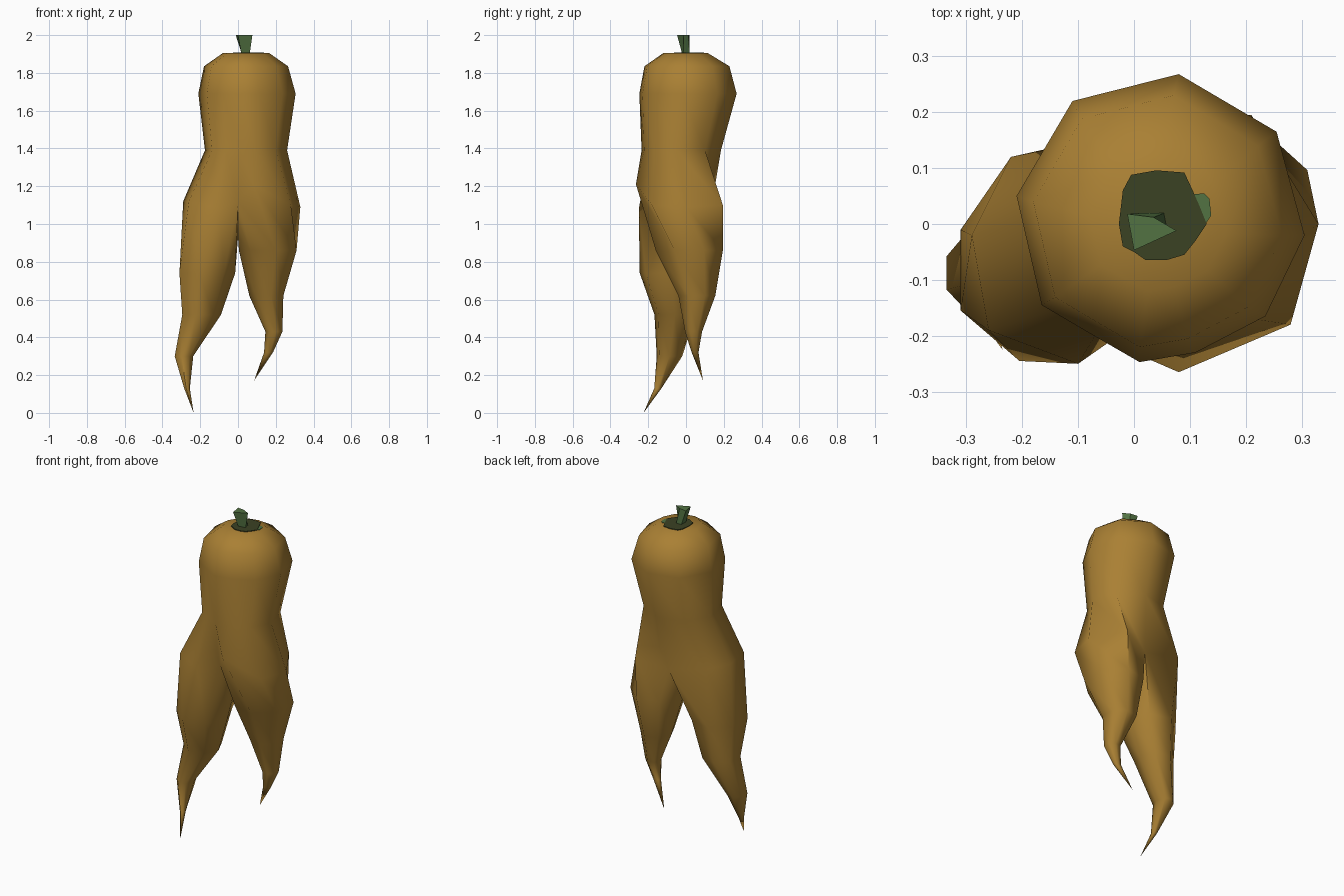
import bpy, bmesh, math

if "Cube" in bpy.data.objects:
    bpy.data.objects.remove(bpy.data.objects["Cube"])


def material(name, rgb):
    m = bpy.data.materials.new(name)
    m.diffuse_color = (*rgb, 1)
    m.use_nodes = True
    m.node_tree.nodes["Principled BSDF"].inputs["Base Color"].default_value = m.diffuse_color
    return m


ROOT = material("ochre root", (0.40, 0.216, 0.034))
STEM = material("leaf green", (0.085, 0.17, 0.055))
DARK = material("dark green", (0.043, 0.054, 0.017))


def finish(name, bm, mat, angle):
    bmesh.ops.recalc_face_normals(bm, faces=bm.faces)
    me = bpy.data.meshes.new(name)
    bm.to_mesh(me)
    bm.free()
    me.materials.append(mat)
    ob = bpy.data.objects.new(name, me)
    bpy.context.collection.objects.link(ob)
    bpy.ops.object.select_all(action='DESELECT')
    ob.select_set(True)
    bpy.context.view_layer.objects.active = ob
    bpy.ops.object.shade_smooth_by_angle(angle=math.radians(angle))
    return ob


def fit(points, box):
    """Stretch an outline to the box x0, x1, y0, y1."""
    xs, ys = [p[0] for p in points], [p[1] for p in points]
    x0, x1, y0, y1 = box
    return [(x0 + (x - min(xs)) / (max(xs) - min(xs)) * (x1 - x0),
             y0 + (y - min(ys)) / (max(ys) - min(ys)) * (y1 - y0)) for x, y in points]


def ring(bm, points, z):
    return [bm.verts.new((x, y, z)) for x, y in points]


def bridge(bm, a, b):
    n = len(a)
    for i in range(n):
        bm.faces.new((a[i], a[(i + 1) % n], b[(i + 1) % n], b[i]))


# Root body: an outline running from front middle, round the right, to the back
bm = bmesh.new()
outline = [(0.01, -0.247), (0.11, -0.23), (0.235, -0.165), (0.305, -0.02), (0.255, 0.165),
           (0.08, 0.268), (-0.11, 0.22), (-0.21, 0.05), (-0.165, -0.145), (-0.08, -0.195)]
torso = [(1.905, (-0.08, 0.165, -0.12, 0.115)), (1.835, (-0.18, 0.265, -0.22, 0.23)),
         (1.69, (-0.21, 0.305, -0.247, 0.268)), (1.39, (-0.175, 0.26, -0.235, 0.185))]
rings = [ring(bm, fit(outline, box), z) for z, box in torso]
bm.faces.new(rings[0])

# Hips with a groove at front and back, plus the crotch point
hips = [(0.0, -0.18, 1.12), (0.08, -0.265, 1.21), (0.28, -0.18, 1.1), (0.33, 0.0, 1.09),
        (0.21, 0.195, 1.1), (0.03, 0.13, 1.06), (-0.22, 0.12, 1.12), (-0.29, -0.02, 1.12),
        (-0.26, -0.19, 1.12), (-0.1, -0.25, 1.08)]
hip = [bm.verts.new(p) for p in hips]
rings.append(hip)
for a, b in zip(rings, rings[1:]):
    bridge(bm, a, b)
crotch = bm.verts.new((0.0, -0.02, 0.93))


def leg(start, inner_angle, levels, tip):
    prev = start
    shape = [(math.cos(inner_angle + math.tau * (i + 1) / 7),
              math.sin(inner_angle + math.tau * (i + 1) / 7)) for i in range(7)]
    for z, box in levels:
        cur = ring(bm, fit(shape, box), z)
        bridge(bm, prev, cur)
        prev = cur
    end = bm.verts.new(tip)
    for i in range(7):
        bm.faces.new((prev[i], prev[(i + 1) % 7], end))


# Right leg, shorter and bent backward
leg(hip[0:6] + [crotch], math.pi,
    [(0.86, (0.005, 0.31, -0.16, 0.195)), (0.62, (0.06, 0.24, -0.04, 0.155)),
     (0.43, (0.145, 0.235, -0.005, 0.085)), (0.32, (0.138, 0.185, 0.03, 0.066))],
    (0.085, 0.09, 0.17))

# Left leg, longer and bent forward
leg(hip[5:10] + [hip[0], crotch], 0,
    [(0.74, (-0.31, -0.015, -0.245, 0.08)), (0.52, (-0.295, -0.09, -0.167, 0.05)),
     (0.3, (-0.335, -0.237, -0.155, -0.02)), (0.13, (-0.285, -0.255, -0.168, -0.13))],
    (-0.235, -0.225, 0.0))
finish("root_body", bm, ROOT, 60)


def prism(name, low, high, z0, z1, mat):
    b = bmesh.new()
    lo, hi = ring(b, low, z0), ring(b, high, z1)
    bridge(b, lo, hi)
    b.faces.new(lo)
    b.faces.new(hi)
    return finish(name, b, mat, 30)


# Dark collar patch and a small green fleck on the crown
patch = [(-0.02, -0.04), (0.0, -0.05), (0.02, -0.064), (0.06, -0.064), (0.09, -0.055),
         (0.11, -0.03), (0.13, 0.0), (0.118, 0.03), (0.105, 0.06), (0.09, 0.092),
         (0.04, 0.096), (-0.005, 0.088), (-0.02, 0.06), (-0.027, 0.0)]
prism("crown_patch", patch, patch, 1.904, 1.909, DARK)
fleck = [(0.128, 0.0), (0.138, 0.015), (0.135, 0.045), (0.125, 0.055), (0.107, 0.053), (0.118, 0.03)]
prism("crown_fleck", fleck, fleck, 1.904, 1.908, STEM)

# Flared stem stub
prism("stem", [(0.02, 0.02), (0.018, -0.02), (0.062, -0.015), (0.055, 0.02)],
      [(-0.012, 0.018), (0.0, -0.047), (0.076, -0.012), (0.035, 0.012)], 1.9, 2.0, STEM)
